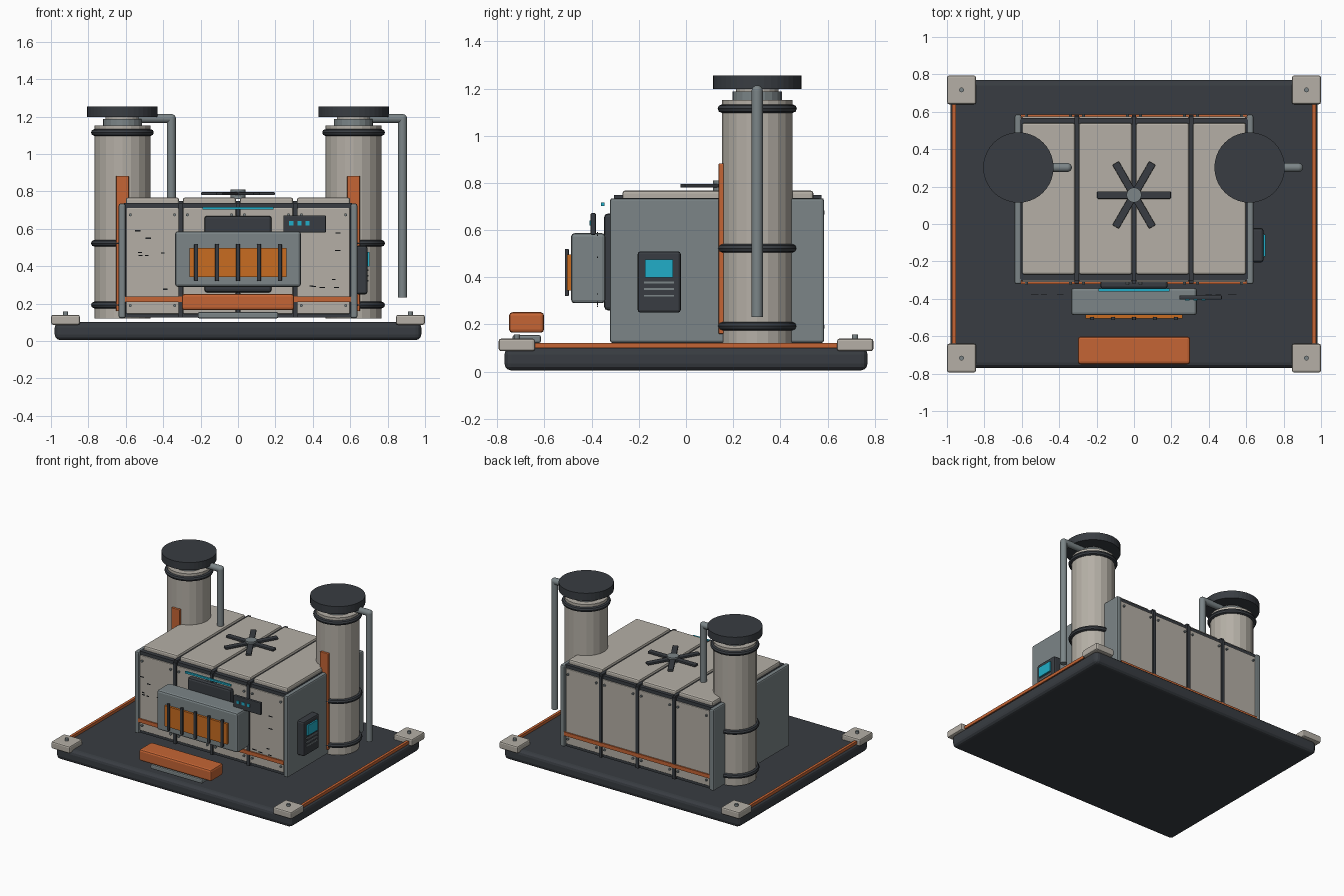
import bpy, math, random
from mathutils import Vector

cube = bpy.data.objects.get("Cube")
if cube:
    bpy.data.objects.remove(cube, do_unlink=True)


def material(name, rgb):
    m = bpy.data.materials.new(name)
    m.use_nodes = True
    m.diffuse_color = (*rgb, 1)
    m.node_tree.nodes["Principled BSDF"].inputs["Base Color"].default_value = (*rgb, 1)
    return m


BEIGE = material("warm beige", (0.46, 0.43, 0.38))
GREY = material("blue grey", (0.2, 0.235, 0.245))
DARK = material("charcoal", (0.04, 0.046, 0.054))
ORANGE = material("burnt orange", (0.56, 0.13, 0.035))
AMBER = material("glowing amber", (0.58, 0.15, 0.015))
CYAN = material("cyan light", (0.015, 0.42, 0.58))


def finish(name, mat, bevel=0.0, segments=2):
    o = bpy.context.object
    o.name = name
    o.data.materials.append(mat)
    if bevel:
        b = o.modifiers.new("edge", "BEVEL")
        b.width, b.segments = bevel, segments
    return o


def box(name, x, y, z, mat, bevel=0.0, segments=2):
    """Box from three (low, high) ranges."""
    lo, hi = Vector((x[0], y[0], z[0])), Vector((x[1], y[1], z[1]))
    bpy.ops.mesh.primitive_cube_add(size=1, location=(lo + hi) / 2)
    o = bpy.context.object
    for v in o.data.vertices:
        v.co = [c * s for c, s in zip(v.co, hi - lo)]
    return finish(name, mat, bevel, segments)


def rod(name, a, b, r, mat, sides=20, bevel=0.0, smooth=False):
    """Cylinder between two points."""
    a, b = Vector(a), Vector(b)
    bpy.ops.mesh.primitive_cylinder_add(
        vertices=sides, radius=r, depth=(b - a).length, location=(a + b) / 2,
        rotation=(b - a).to_track_quat("Z", "Y").to_euler())
    if smooth:
        bpy.ops.object.shade_smooth_by_angle()
    return finish(name, mat, bevel)


# Base slab, corner feet, side rails
box("base", (-0.98, 0.98), (-0.77, 0.77), (0.005, 0.102), DARK, 0.03, 3)
for sx in (-1, 1):
    for sy in (-1, 1):
        cx, cy = sx * 0.922, sy * 0.717
        box("corner_block", (cx - 0.077, cx + 0.077), (cy - 0.077, cy + 0.077),
            (0.087, 0.14), BEIGE, 0.01)
        rod("corner_bolt", (cx, cy, 0.13), (cx, cy, 0.157), 0.013, GREY, 12)
    box("side_rail", (sx * 0.962 - 0.01, sx * 0.962 + 0.01), (-0.65, 0.65),
        (0.1, 0.122), ORANGE)

# Housing core and side plates
box("housing_core", (-0.61, 0.61), (-0.295, 0.56), (0.125, 0.737), DARK)
for sx in (-1, 1):
    box("side_plate", (sx * 0.62 - 0.018, sx * 0.62 + 0.018), (-0.322, 0.585),
        (0.122, 0.735), GREY, 0.01)

# Front and back cladding, seams, stripes, rivets
PITCH = 0.305
for side, face, d in (("front", -0.295, -1), ("back", 0.56, 1)):
    def depth(a, b):
        return tuple(sorted((face + d * a, face + d * b)))
    for i in range(4):
        x0 = -0.61 + i * PITCH
        box(side + "_panel", (x0 + 0.012, x0 + PITCH - 0.012), depth(-0.01, 0.016),
            (0.146, 0.712), BEIGE, 0.005)
        for rx in (x0 + 0.034, x0 + PITCH - 0.034):
            for rz in (0.675, 0.19):
                rod(side + "_rivet", (rx, face, rz), (rx, face + d * 0.028, rz),
                    0.008, GREY, 8)
    for i in (-1, 0, 1):
        box(side + "_seam", (i * PITCH - 0.012, i * PITCH + 0.012),
            depth(-0.01, 0.023), (0.125, 0.735), DARK)
    for z in ((0.71, 0.737), (0.125, 0.147)):
        box(side + "_trim", (-0.605, 0.605), depth(-0.01, 0.006), z, DARK)
    box(side + "_stripe", (-0.605, 0.605), depth(0, 0.026), (0.21, 0.238), ORANGE)

# Roof panels and seams
for i in range(4):
    x0 = -0.61 + i * PITCH
    box("roof_panel", (x0 + 0.01, x0 + PITCH - 0.01), (-0.27, 0.54),
        (0.725, 0.768), BEIGE, 0.012)
for i in (-1, 0, 1):
    box("roof_seam", (i * PITCH - 0.012, i * PITCH + 0.012), (-0.305, 0.575),
        (0.725, 0.75), DARK)

# Roof fan
FAN_Y = 0.155
rod("fan_hub", (0, FAN_Y, 0.76), (0, FAN_Y, 0.81), 0.04, GREY, 20)
for i in range(6):
    a = i * math.pi / 3
    blade = box("fan_blade", (-0.085, 0.085), (-0.02, 0.02), (-0.008, 0.008), DARK, 0.004)
    blade.location = (0.112 * math.cos(a), FAN_Y + 0.112 * math.sin(a), 0.788)
    blade.rotation_euler = (0, 0, a)

# Towers with rings, caps and drain pipes
for cx in (-0.618, 0.618):
    cy = 0.302

    def drum(name, r, z0, z1, mat, sides=20, bevel=0.0):
        return rod(name, (cx, cy, z0), (cx, cy, z1), r, mat, sides, bevel)
    drum("tower", 0.149, 0.12, 1.152, BEIGE, 20)
    drum("tower_neck", 0.105, 1.15, 1.187, GREY, 20)
    drum("tower_throat", 0.09, 1.18, 1.205, BEIGE, 20)
    drum("tower_cap", 0.188, 1.198, 1.255, DARK, 40)
    for z in (0.193, 0.523, 1.115):
        bpy.ops.mesh.primitive_torus_add(
            location=(cx, cy, z), major_radius=0.15, minor_radius=0.018,
            major_segments=32, minor_segments=8)
        bpy.ops.object.shade_smooth_by_angle()
        finish("tower_ring", DARK)
    box("tower_stripe", (cx - 0.034, cx + 0.034), (0.138, 0.16), (0.16, 0.883), ORANGE, 0.004)
    px = cx + 0.262
    rod("pipe_arm", (cx, cy, 1.19), (px, cy, 1.19), 0.024, GREY, 16, smooth=True)
    rod("drain_pipe", (px, cy, 0.232), (px, cy, 1.19), 0.024, GREY, 16, smooth=True)
    bpy.ops.mesh.primitive_uv_sphere_add(segments=16, ring_count=8, radius=0.024,
                                         location=(px, cy, 1.19))
    bpy.ops.object.shade_smooth_by_angle()
    finish("pipe_elbow", GREY)

# Front heater unit with grille
box("heater_backing", (-0.18, 0.18), (-0.347, -0.3), (0.26, 0.67), DARK, 0.015)
box("heater_box", (-0.336, 0.336), (-0.487, -0.342), (0.29, 0.587), GREY, 0.014)
box("heater_glow", (-0.26, 0.26), (-0.504, -0.48), (0.343, 0.497), AMBER)
for i in range(-2, 3):
    x = i * 0.112
    box("grille_bar", (x - 0.01, x + 0.01), (-0.514, -0.497), (0.32, 0.52), DARK, 0.003)
box("light_strip", (-0.19, 0.19), (-0.36, -0.346), (0.703, 0.717), CYAN)

# Small status display
box("status_display", (0.243, 0.47), (-0.404, -0.382), (0.58, 0.672), DARK, 0.005)
for x in (0.285, 0.328, 0.372):
    box("status_lamp", (x - 0.011, x + 0.011), (-0.409, -0.4), (0.619, 0.641), CYAN)

# Front step
box("step", (-0.3, 0.3), (-0.75, -0.602), (0.165, 0.252), ORANGE, 0.014)
box("step_foot", (-0.215, 0.215), (-0.735, -0.615), (0.122, 0.155), GREY, 0.008)

# Side control panel
box("control_panel", (0.63, 0.692), (-0.205, -0.022), (0.25, 0.51), DARK, 0.012)
box("control_screen", (0.685, 0.703), (-0.174, -0.056), (0.4, 0.476), CYAN)
for z in (0.378, 0.35, 0.322):
    box("control_slot", (0.685, 0.697), (-0.178, -0.05), (z - 0.004, z + 0.004), GREY)

# Scattered wear marks in front of the cladding
random.seed(4)
for i in range(14):
    sx = -1 if i % 2 else 1
    x, z = sx * random.uniform(0.36, 0.55), random.uniform(0.25, 0.66)
    w = random.uniform(0.008, 0.016)
    box("wear_mark", (x - w, x + w), (-0.378, -0.374), (z - 0.003, z + 0.003), DARK)
